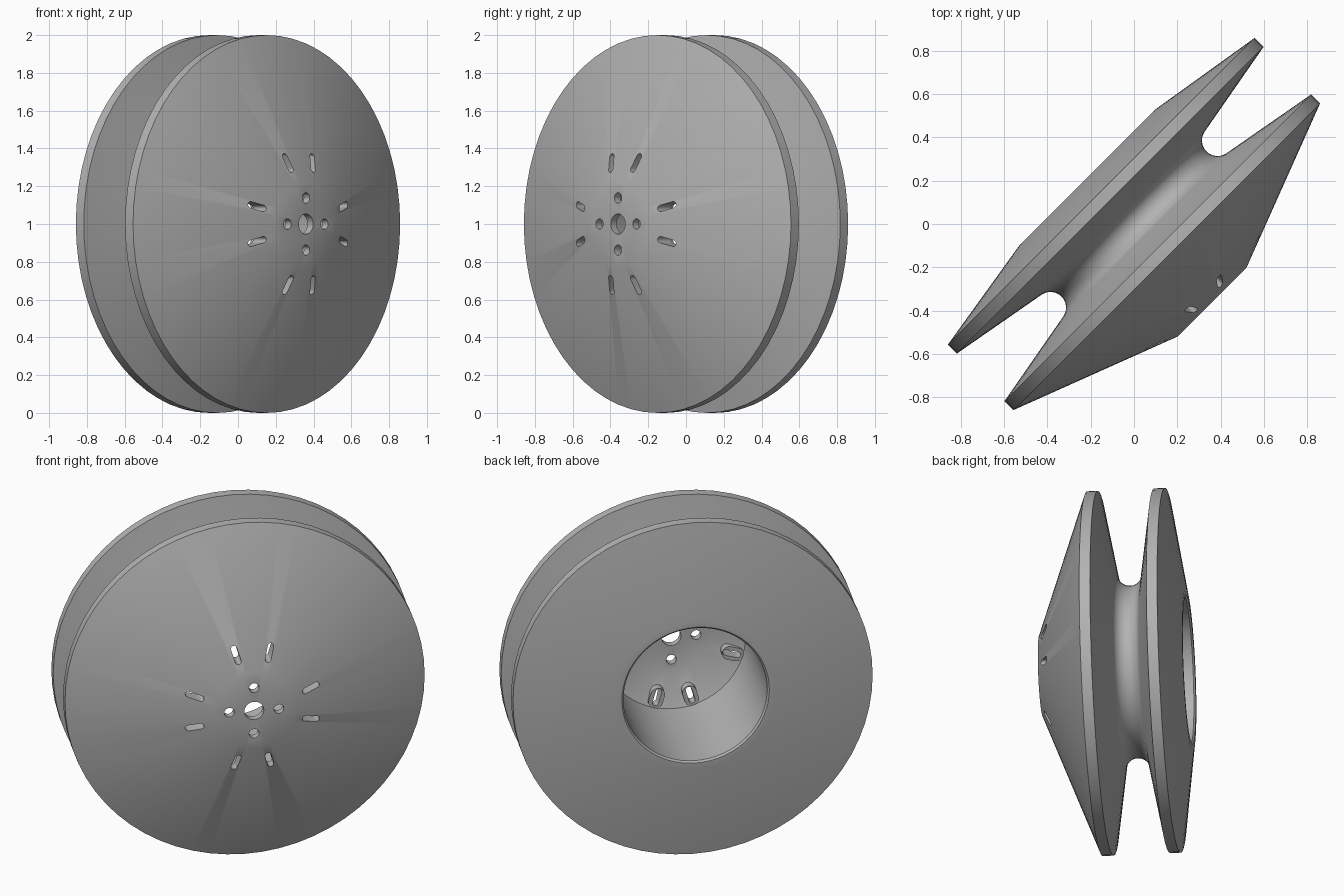
import bpy, bmesh, math
from mathutils import Matrix

if "Cube" in bpy.data.objects:
    bpy.data.objects.remove(bpy.data.objects["Cube"])

SEGMENTS = 64
# local z is the spool axis (front-right), local y is world up
s = math.sqrt(0.5)
PLACE = Matrix(((s, 0, s, 0), (s, 0, -s, 0), (0, 1, 0, 1), (0, 0, 0, 1)))

grey = bpy.data.materials.new("plain grey")
grey.diffuse_color = (0.45, 0.45, 0.45, 1)
grey.use_nodes = True
grey.node_tree.nodes["Principled BSDF"].inputs["Base Color"].default_value = grey.diffuse_color


def make_object(name, bm):
    bmesh.ops.recalc_face_normals(bm, faces=bm.faces)
    mesh = bpy.data.meshes.new(name)
    bm.to_mesh(mesh)
    bm.free()
    ob = bpy.data.objects.new(name, mesh)
    bpy.context.collection.objects.link(ob)
    mesh.materials.append(grey)
    return ob


def lathe(name, profile):
    """Revolve (radius, height) points; end points on the axis are merged."""
    bm = bmesh.new()
    verts = [bm.verts.new((r, 0, a)) for r, a in profile]
    edges = [bm.edges.new(p) for p in zip(verts, verts[1:])]
    bmesh.ops.spin(bm, geom=verts + edges, cent=(0, 0, 0), axis=(0, 0, 1),
                   angle=math.tau, steps=SEGMENTS)
    bmesh.ops.remove_doubles(bm, verts=bm.verts, dist=1e-5)
    return make_object(name, bm)


def add_stadium(bm, angle, r0, r1, radius, bottom, top, n=8):
    """Rounded bar along a radius; a plain cylinder when r0 equals r1."""
    pts = []
    for centre, start in ((r1, -math.pi / 2), (r0, math.pi / 2)):
        steps = n if r0 == r1 else n + 1
        for i in range(steps):
            t = start + math.pi * i / n
            pts.append((centre + radius * math.cos(t), radius * math.sin(t)))
    c, d = math.cos(angle), math.sin(angle)
    face = bm.faces.new([bm.verts.new((x * c - y * d, x * d + y * c, bottom))
                         for x, y in pts])
    new = bmesh.ops.extrude_face_region(bm, geom=[face])["geom"]
    bmesh.ops.translate(bm, vec=(0, 0, top - bottom),
                        verts=[v for v in new if isinstance(v, bmesh.types.BMVert)])


def apply_boolean(ob, tool, operation):
    mod = ob.modifiers.new("boolean", "BOOLEAN")
    mod.operation = operation
    mod.solver = "EXACT"
    mod.object = tool
    dg = bpy.context.evaluated_depsgraph_get()
    mesh = bpy.data.meshes.new_from_object(ob.evaluated_get(dg))
    ob.modifiers.clear()
    ob.data = mesh
    bpy.data.objects.remove(tool)


# Rounded throat between the two flanges
throat = []
for i in range(13):
    t = math.radians(80 - 160 * i / 12)
    throat.append((0.545 - 0.072 * math.cos(t), 0.072 * math.sin(t)))

# Spool body: domed front, two flanges, open bore at the back
profile = [(0, 0.509), (0.226, 0.509), (1.0, 0.214), (1.0, 0.155)]
profile += throat
profile += [(1.0, -0.155), (1.0, -0.214), (0.445, -0.304), (0.41, -0.304),
            (0.40, -0.294), (0.40, 0.39), (0.20, 0.465), (0, 0.465)]
body = lathe("spool_body", profile)

slot_angles = [math.radians(q * 90 + d) for q in range(4) for d in (-16, 16)]

# Bosses around the slots inside the bore
bm = bmesh.new()
for ang in slot_angles:
    add_stadium(bm, ang, 0.32, 0.365, 0.04, 0.385, 0.435)
apply_boolean(body, make_object("slot_bosses", bm), "UNION")

# Slots, axle hole and bolt holes
bm = bmesh.new()
for ang in slot_angles:
    add_stadium(bm, ang, 0.302, 0.37, 0.017, 0.33, 0.6)
for q in range(4):
    add_stadium(bm, q * math.pi / 2, 0.138, 0.138, 0.028, 0.4, 0.6)
add_stadium(bm, 0, 0, 0, 0.054, 0.4, 0.6, 16)
apply_boolean(body, make_object("hole_cutter", bm), "DIFFERENCE")

# Orient, then smooth while keeping crisp rims
body.data.transform(PLACE)
bpy.context.view_layer.objects.active = body
body.select_set(True)
bpy.ops.object.shade_smooth_by_angle(angle=math.radians(30))
